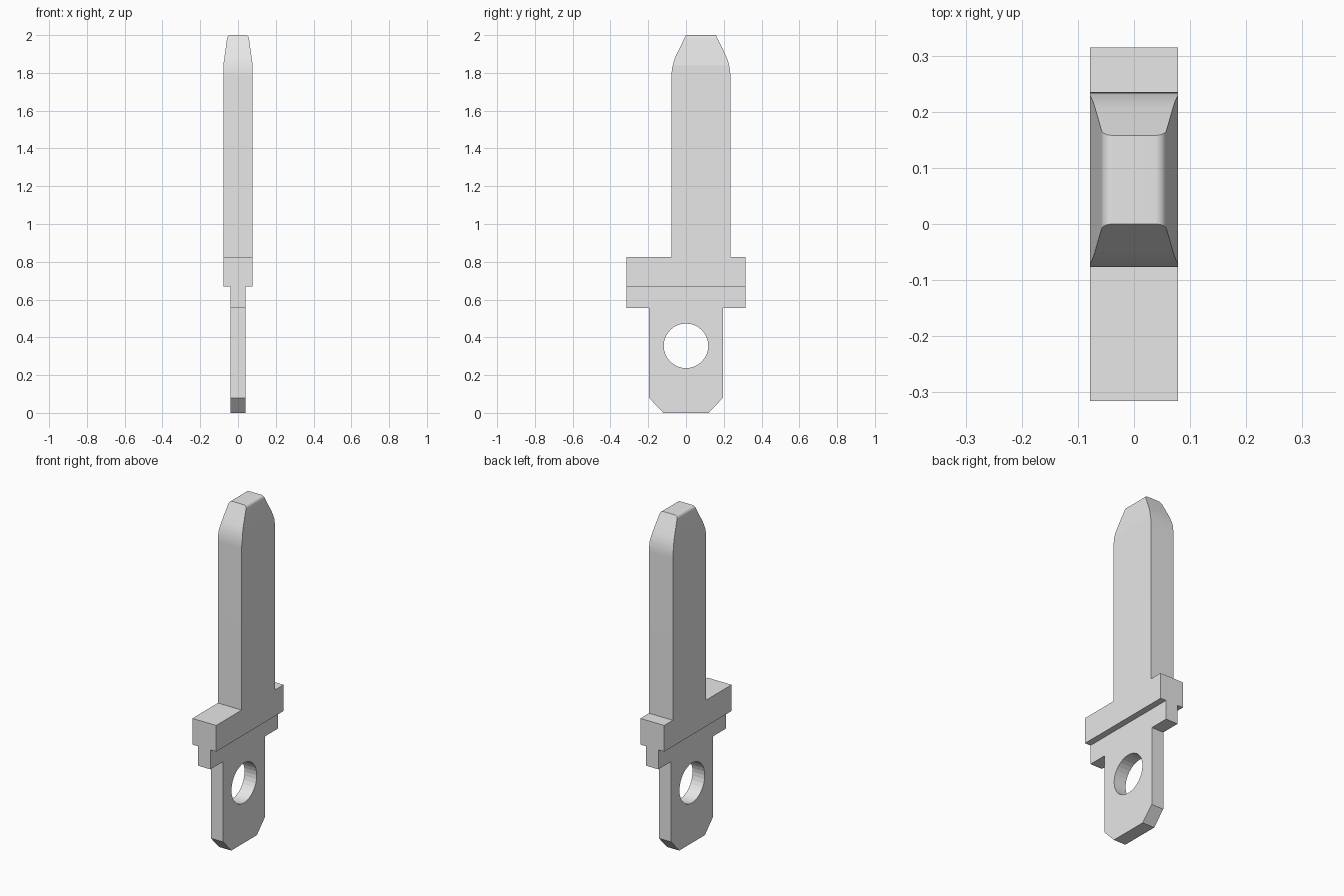
import bpy
import bmesh
from math import sin, cos, radians, tau

cube = bpy.data.objects.get("Cube")
if cube:
    bpy.data.objects.remove(cube, do_unlink=True)

grey = bpy.data.materials.new("plain grey")
grey.use_nodes = True
grey.diffuse_color = (0.8, 0.8, 0.8, 1)
grey.node_tree.nodes["Principled BSDF"].inputs["Base Color"].default_value = (0.8, 0.8, 0.8, 1)


def extrude(name, outline, axis, half):
    """Extrude a (horizontal, z) outline along x or y, centred on that axis."""
    bm = bmesh.new()
    verts = [bm.verts.new((-half, h, z) if axis == "x" else (h, -half, z)) for h, z in outline]
    face = bm.faces.new(verts)
    out = bmesh.ops.extrude_face_region(bm, geom=[face])
    moved = [g for g in out["geom"] if isinstance(g, bmesh.types.BMVert)]
    step = (2 * half, 0, 0) if axis == "x" else (0, 2 * half, 0)
    bmesh.ops.translate(bm, verts=moved, vec=step)
    bmesh.ops.recalc_face_normals(bm, faces=bm.faces)
    mesh = bpy.data.meshes.new(name)
    bm.to_mesh(mesh)
    bm.free()
    mesh.materials.append(grey)
    obj = bpy.data.objects.new(name, mesh)
    bpy.context.collection.objects.link(obj)
    return obj


def combine(obj, cutter, operation):
    """Apply a boolean and remove the helper."""
    mod = obj.modifiers.new("cut", "BOOLEAN")
    mod.object = cutter
    mod.operation = operation
    mod.solver = "EXACT"
    bpy.ops.object.select_all(action="DESELECT")
    obj.select_set(True)
    bpy.context.view_layer.objects.active = obj
    bpy.ops.object.modifier_apply(modifier=mod.name)
    bpy.data.objects.remove(cutter, do_unlink=True)


def mirrored(side, centre=0):
    """Close an outline by reflecting its right half."""
    return side + [(2 * centre - h, z) for h, z in reversed(side)]


THICK, THIN = 0.078, 0.04
GUARD_Y, GUARD_LOW, GUARD_TOP = 0.315, 0.67, 0.825
BLADE_MID, BLADE_HALF = 0.079, 0.156
TIP_START, TIP_R = 1.78, 0.271

# Blade and guard: side outline with curved shoulders
right = [(GUARD_Y, GUARD_LOW), (GUARD_Y, GUARD_TOP), (BLADE_MID + BLADE_HALF, GUARD_TOP)]
left = [(-GUARD_Y, GUARD_LOW), (-GUARD_Y, GUARD_TOP), (BLADE_MID - BLADE_HALF, GUARD_TOP)]
tip = []
for i in range(9):
    a = radians(26.57) * i / 8
    tip.append((BLADE_HALF - TIP_R * (1 - cos(a)), TIP_START + TIP_R * sin(a)))
tip.append((0.079, 2.0))
right += [(BLADE_MID + h, z) for h, z in tip]
left += [(BLADE_MID - h, z) for h, z in tip]
blade = extrude("blade_and_guard", right + left[::-1], "x", THICK)

# Thinning of the blade tip, with rounded top corners
taper = [(0.1, 0.5), (0.1, 1.7), (THICK, 1.7), (THICK, 1.84)]
for i in range(15):
    a = radians(8 + 82 * i / 14)
    taper.append((0.038 + 0.02 * cos(a), 1.98 + 0.02 * sin(a)))
# widen the lower part slightly so that only the tip is trimmed
taper = [(0.1, 0.5), (0.1, 1.6866)] + taper[3:]
combine(blade, extrude("tip_trimmer", mirrored(taper), "y", 0.5), "INTERSECT")
bpy.ops.object.shade_smooth_by_angle(angle=radians(7))

# Thin mounting tongue with a shoulder and chamfered foot
foot = [(0.12, 0), (0.196, 0.08), (0.196, 0.555), (GUARD_Y, 0.555), (GUARD_Y, GUARD_LOW)]
tongue = extrude("mounting_tongue", mirrored(foot), "x", THIN)
hole = [(0.118 * cos(tau * i / 32), 0.355 + 0.118 * sin(tau * i / 32)) for i in range(32)]
combine(tongue, extrude("hole_cutter", hole, "x", 0.2), "DIFFERENCE")
